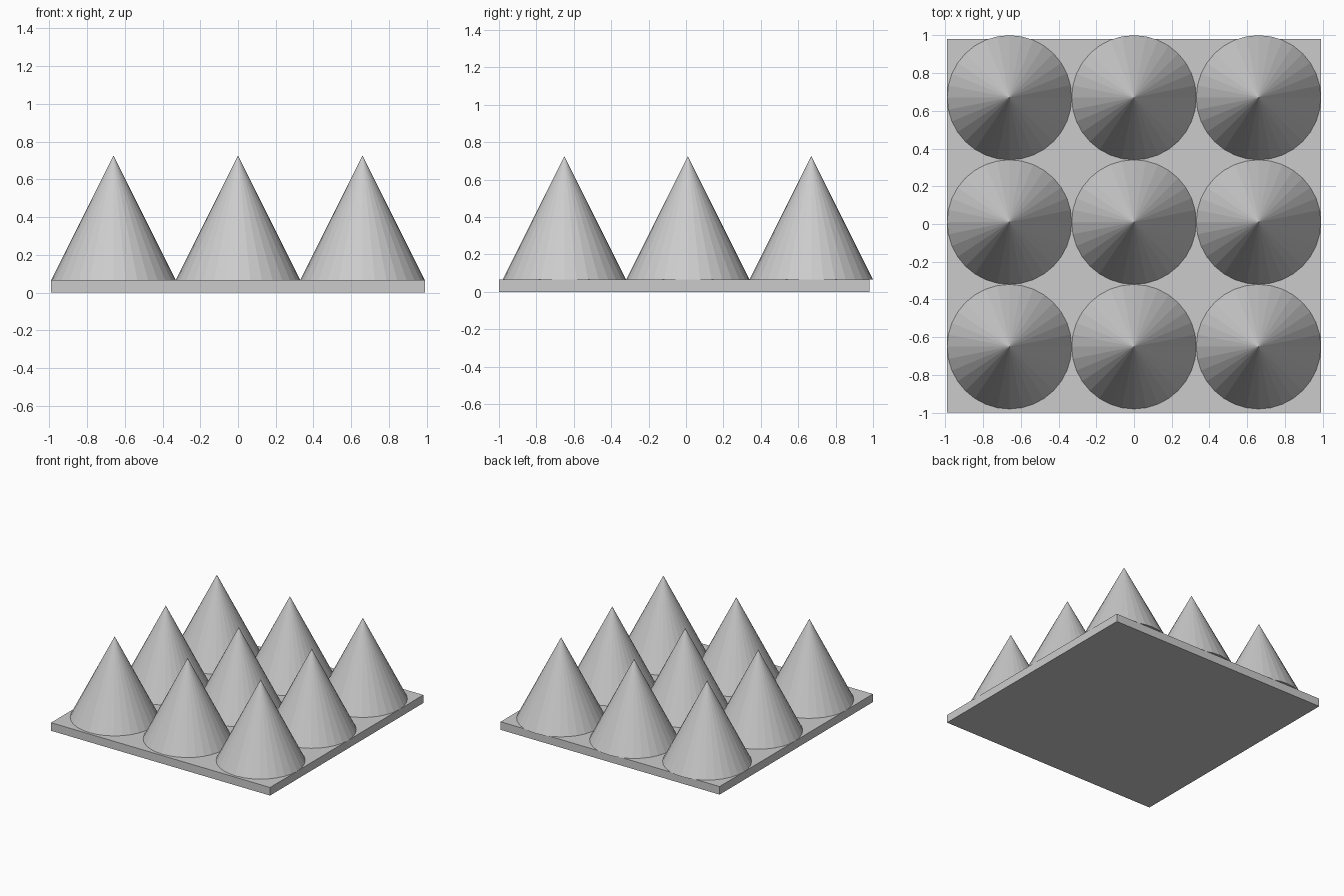
import bpy

if "Cube" in bpy.data.objects:
    bpy.data.objects.remove(bpy.data.objects["Cube"])

U = 0.066            # one model unit: plate is 30 x 30 x 1, cones are 10 wide and 10 tall
PITCH = 10 * U
CONE_Y = 0.01        # cone grid is shifted slightly towards the back

# Base plate
bpy.ops.mesh.primitive_cube_add(size=1, location=(0, -0.01, U / 2))
plate = bpy.context.object
plate.name = "base_plate"
plate.scale = (30 * U, 30 * U, U)
bpy.ops.object.transform_apply(location=False, rotation=False, scale=True)

# 3 x 3 grid of flat-faceted cones standing on the plate
for row in range(3):
    for col in range(3):
        bpy.ops.mesh.primitive_cone_add(
            vertices=32, radius1=5 * U, radius2=0, depth=10 * U,
            location=((col - 1) * PITCH, (row - 1) * PITCH + CONE_Y, 6 * U))
        bpy.context.object.name = f"cone_{row + 1}_{col + 1}"
